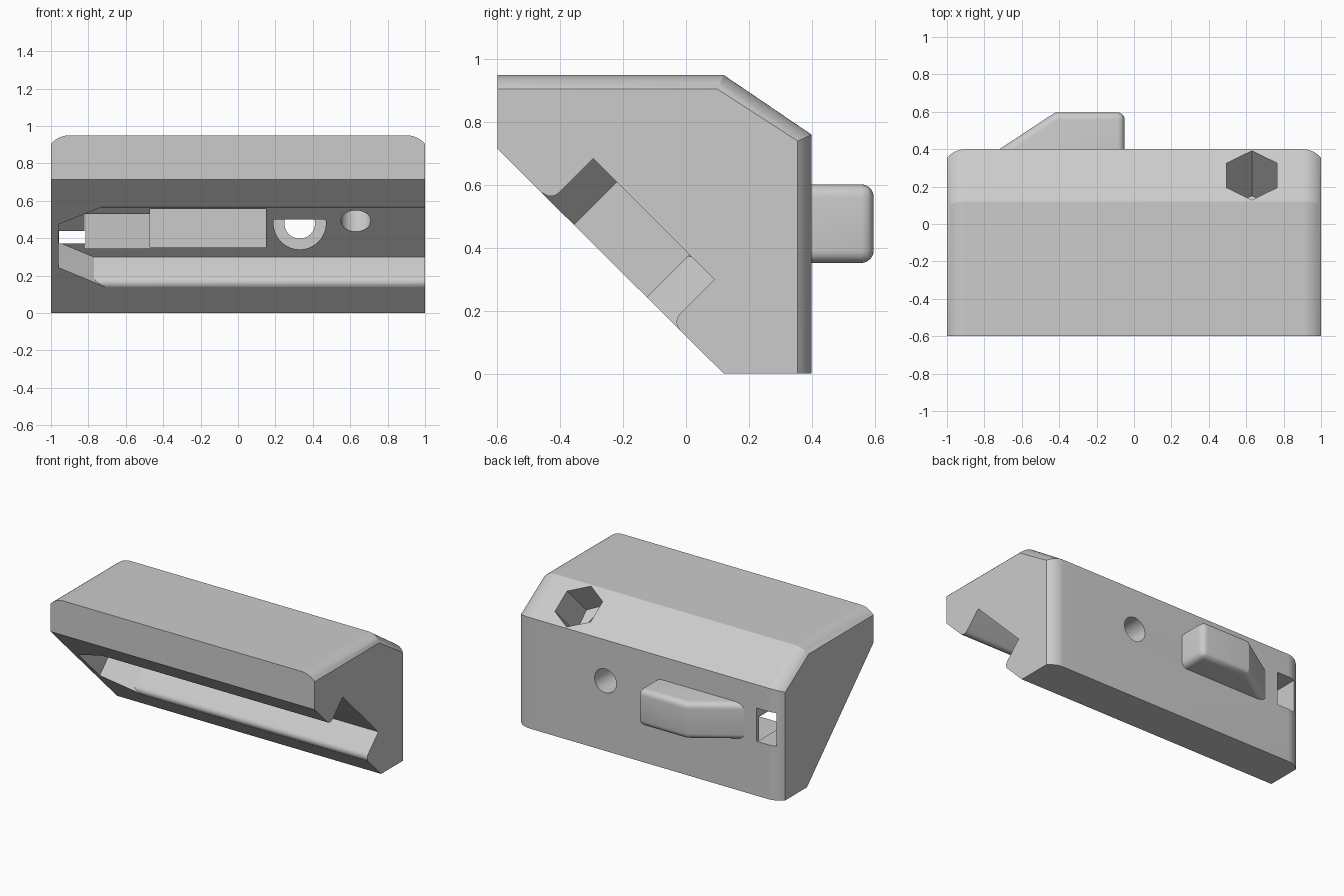
import bpy, bmesh, math
from mathutils import Vector, Matrix

if "Cube" in bpy.data.objects:
    bpy.data.objects.remove(bpy.data.objects["Cube"], do_unlink=True)

grey = bpy.data.materials.new("light_grey")
grey.use_nodes = True
grey.diffuse_color = (0.6, 0.6, 0.6, 1)
grey.node_tree.nodes["Principled BSDF"].inputs["Base Color"].default_value = (0.6, 0.6, 0.6, 1)


def add_object(name, bm):
    bmesh.ops.recalc_face_normals(bm, faces=bm.faces)
    mesh = bpy.data.meshes.new(name)
    bm.to_mesh(mesh)
    bm.free()
    mesh.materials.append(grey)
    ob = bpy.data.objects.new(name, mesh)
    bpy.context.collection.objects.link(ob)
    return ob


def loft(sections):
    """Skin a list of equal-length point rings and cap both ends."""
    bm = bmesh.new()
    rings = [[bm.verts.new(p) for p in ring] for ring in sections]
    n = len(rings[0])
    for a, b in zip(rings, rings[1:]):
        for i in range(n):
            j = (i + 1) % n
            bm.faces.new((a[i], a[j], b[j], b[i]))
    bm.faces.new(rings[0])
    bm.faces.new(rings[-1])
    return bm


def slab(plan, z0, z1):
    return loft([[(x, y, z) for x, y in plan] for z in (z0, z1)])


def rod(start, end, radius, sides):
    """Prism between two points, one corner lying in the YZ plane."""
    start, end = Vector(start), Vector(end)
    axis = (end - start).normalized()
    side = Vector((1, 0, 0))
    up = axis.cross(side)
    angles = [2 * math.pi * i / sides for i in range(sides)]
    return loft([[p + radius * (up * math.cos(a) + side * math.sin(a)) for a in angles]
                 for p in (start, end)])


def cut(target, bm):
    cutter = add_object("cutter", bm)
    cutter.hide_render = True
    mod = target.modifiers.new("cut", "BOOLEAN")
    mod.operation = "DIFFERENCE"
    mod.solver = "EXACT"
    mod.object = cutter
    bpy.context.view_layer.objects.active = target
    bpy.ops.object.modifier_apply(modifier=mod.name)
    bpy.data.objects.remove(cutter, do_unlink=True)


def smooth(ob):
    bpy.ops.object.select_all(action="DESELECT")
    ob.select_set(True)
    bpy.context.view_layer.objects.active = ob
    bpy.ops.object.shade_smooth_by_angle(angle=math.radians(25))


# Body: wedge profile whose top and back edges round off at both ends
R, STEPS = 0.134, 8
half = []
for i in range(STEPS + 1):
    t = 0.1 * i / STEPS
    half.append((0.9 + t, R - math.sqrt(R * R - t * t)))
stations = [(-x, d) for x, d in reversed(half)] + half
body = add_object("body", loft([[
    (x, -0.6, 0.95 - d), (x, 0.12 - 0.45 * d, 0.95 - d),
    (x, 0.4 - d, 0.76 - 0.45 * d), (x, 0.4 - d, 0),
    (x, 0.12, 0), (x, -0.6, 0.715)] for x, d in stations]))


# Slanted slot with rounded lips, tapered at its closed end
def slanted(x, u, depth):
    s = 0.085 + depth
    return (x, (s - u) * math.sqrt(0.5), (s + u) * math.sqrt(0.5))


LIP = 0.035
levels = [(0.19, 0)]
for i in range(7):
    a = math.pi / 2 * i / 6
    levels.append((LIP * (1 - math.sin(a)), LIP * (1 - math.cos(a))))
levels.append((-0.1, LIP))
rings = []
for depth, e in levels:
    knee = -0.77 + 1.7 * e
    plan = [(-0.96, 0.26), (-0.96, 0.587), (knee, 0.693 + e),
            (1.1, 0.693 + e), (1.1, 0.148 - e), (knee, 0.148 - e)]
    rings.append([slanted(x, u, depth) for x, u in plan])
cut(body, loft(rings))

# Pocket, ramp and rear window behind the slot floor
cut(body, slab([(-0.47, -0.18), (0.15, -0.18), (0.15, 0.19), (-0.47, 0.19)], 0.35, 0.555))
cut(body, slab([(-0.82, -0.16), (-0.468, -0.16), (-0.468, 0.16), (-0.82, 0.38)], 0.345, 0.53))
cut(body, slab([(-0.957, -0.05), (-0.815, -0.05), (-0.815, 0.5), (-0.957, 0.5)], 0.372, 0.6))

# Straight bolt hole with counterbore
cut(body, rod((0.33, -0.11, 0.48), (0.33, 0.2, 0.48), 0.14, 48))
cut(body, rod((0.33, 0.1, 0.48), (0.33, 0.5, 0.48), 0.082, 40))

# Slanted bolt hole with hexagonal nut recess
cut(body, rod((0.63, 0.04, 0.635), (0.63, 0.4, 0.995), 0.156, 6))
cut(body, rod((0.63, -0.14, 0.455), (0.63, 0.1, 0.695), 0.08, 40))
smooth(body)

# Rear hook with rounded outer edges
bm = slab([(-0.75, 0.38), (-0.42, 0.597), (-0.05, 0.597), (-0.05, 0.38)], 0.352, 0.602)
edges = []
for e in bm.edges:
    a, b = (v.co for v in e.verts)
    bend = abs(a.x + 0.42) < 0.01 and abs(b.x + 0.42) < 0.01
    if max(a.y, b.y) > 0.5 and not bend:
        edges.append(e)
bmesh.ops.bevel(bm, geom=edges, offset=0.04, segments=6, profile=0.5, affect="EDGES")
smooth(add_object("rear_hook", bm))
